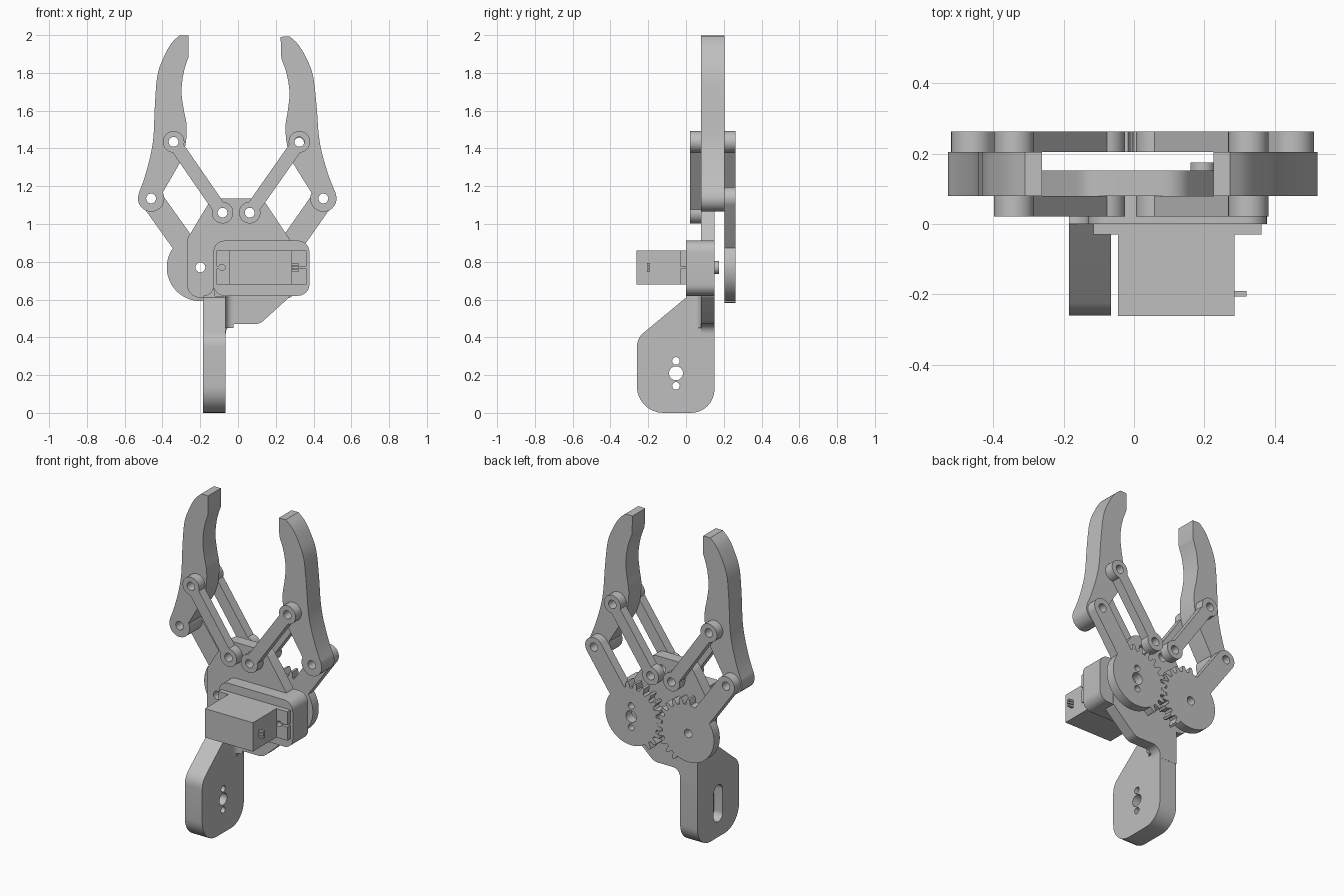
import bpy, bmesh, math
from math import sin, cos, pi, radians
from mathutils import Vector, Matrix

cube = bpy.data.objects.get("Cube")
if cube:
    bpy.data.objects.remove(cube, do_unlink=True)

grey = bpy.data.materials.new("matte grey")
grey.use_nodes = True
grey.diffuse_color = (0.52, 0.52, 0.52, 1)
grey.node_tree.nodes["Principled BSDF"].inputs["Base Color"].default_value = (0.52, 0.52, 0.52, 1)


def arc(c, r, a0, a1, n=16):
    return [(c[0] + r * cos(a0 + (a1 - a0) * i / n), c[1] + r * sin(a0 + (a1 - a0) * i / n))
            for i in range(n + 1)]


def circle(c, r, n=28):
    return arc(c, r, 0, 2 * pi, n)[:-1]


def bar(a, b, r, half):
    """Straight bar with round bosses of radius r at both ends."""
    d = math.atan2(b[1] - a[1], b[0] - a[0])
    s = pi - math.asin(half / r)
    return arc(b, r, d - s, d + s, 22) + arc(a, r, d + pi - s, d + pi + s, 22)


def rounded(corners, n=8):
    """Polygon from (u, v, radius) corners with filleted corners."""
    out = []
    for i, (u, v, r) in enumerate(corners):
        p = Vector((u, v))
        if r == 0:
            out.append((u, v))
            continue
        e = (Vector(corners[i - 1][:2]) - p).normalized()
        f = (Vector(corners[(i + 1) % len(corners)][:2]) - p).normalized()
        half = e.angle(f) / 2
        c = p + (e + f).normalized() * r / sin(half)
        s, t = p + e * r / math.tan(half) - c, p + f * r / math.tan(half) - c
        turn = s.angle(t)
        for k in range(n + 1):
            q = (s * sin(turn * (1 - k / n)) + t * sin(turn * k / n)) / sin(turn)
            out.append(tuple(c + q))
    return out


def rect(u0, u1, v0, v1, r=0):
    return rounded([(u0, v0, r), (u1, v0, r), (u1, v1, r), (u0, v1, r)])


def spline(pts, n=5):
    """Smooth curve through the points."""
    p = [Vector(q) for q in [pts[0]] + pts + [pts[-1]]]
    out = []
    for a, b, c, d in zip(p, p[1:], p[2:], p[3:]):
        for k in range(n):
            t = k / n
            out.append(tuple(b + (c - a) * t / 2 + (2 * a - 5 * b + 4 * c - d) * t * t / 2
                             + (3 * b - a - 3 * c + d) * t ** 3 / 2))
    return out + [pts[-1]]


def prism(name, outline, w0, w1, holes=(), axis="y"):
    """Extrude an outline with holes from w0 to w1 along an axis."""
    cu = bpy.data.curves.new(name, "CURVE")
    cu.dimensions, cu.fill_mode, cu.extrude = "2D", "BOTH", (w1 - w0) / 2
    for loop in [outline, *holes]:
        sp = cu.splines.new("POLY")
        sp.points.add(len(loop) - 1)
        for pt, (u, v) in zip(sp.points, loop):
            pt.co = (u, v, 0, 1)
        sp.use_cyclic_u = True
    tmp = bpy.data.objects.new(name + "_curve", cu)
    bpy.context.collection.objects.link(tmp)
    dg = bpy.context.evaluated_depsgraph_get()
    me = bpy.data.meshes.new_from_object(tmp.evaluated_get(dg))
    bpy.data.objects.remove(tmp, do_unlink=True)
    bpy.data.curves.remove(cu)
    mid = (w0 + w1) / 2
    for v in me.vertices:
        a, b, w = v.co.x, v.co.y, v.co.z + mid
        v.co = {"x": (w, a, b), "y": (a, w, b), "z": (a, b, w)}[axis]
    bm = bmesh.new()
    bm.from_mesh(me)
    bmesh.ops.remove_doubles(bm, verts=bm.verts, dist=1e-5)
    bmesh.ops.recalc_face_normals(bm, faces=bm.faces)
    bm.to_mesh(me)
    bm.free()
    me.name = name
    me.materials.clear()
    me.materials.append(grey)
    ob = bpy.data.objects.new(name, me)
    bpy.context.collection.objects.link(ob)
    bpy.ops.object.select_all(action="DESELECT")
    ob.select_set(True)
    bpy.context.view_layer.objects.active = ob
    bpy.ops.object.shade_smooth_by_angle(angle=radians(30))
    return ob


FRONT, MIDDLE, BACK = (0.022, 0.08), (0.08, 0.205), (0.205, 0.263)
PIN = 0.026
AXLE_Z = 0.77
anchors = [(-0.082, 1.06), (0.062, 1.06)]
knuckles = [(-0.341, 1.435), (0.325, 1.435)]
elbows = [(-0.46, 1.135), (0.452, 1.135)]
axles = [(-0.199, AXLE_Z), (0.195, AXLE_Z)]

# Back plate carrying the linkage
plate = rounded([(-0.27, 0.92, 0.05), (-0.27, 0.61, 0.07), (-0.185, 0.61, 0), (-0.185, 0.4, 0),
                 (-0.065, 0.4, 0), (-0.065, 0.47, 0.05), (0.115, 0.47, 0.07), (0.28, 0.62, 0.03),
                 (0.28, 0.91, 0.05), (0.13, 1.135, 0.08), (-0.14, 1.135, 0.08)])
prism("back_plate", plate, 0.08, 0.152, [circle(p, PIN) for p in anchors + axles[:1]])

# Motor housing, motor body, flange with keyhole notches, pins and shaft
prism("motor_housing", rect(-0.13, 0.378, 0.62, 0.912, 0.06), 0, 0.151)
prism("motor_body", rect(-0.045, 0.286, 0.68, 0.86), -0.262, 0.0)
notch = 0.35
flange = ([(-0.115, 0.68), (0.362, 0.68), (0.362, AXLE_Z - 0.006)]
          + arc((0.305, AXLE_Z), 0.017, -notch, notch - 2 * pi)
          + [(0.362, AXLE_Z + 0.006), (0.362, 0.86), (-0.115, 0.86), (-0.115, AXLE_Z + 0.006)]
          + arc((-0.085, AXLE_Z), 0.017, pi - notch, notch - pi)
          + [(-0.115, AXLE_Z - 0.006)])
prism("motor_flange", flange, -0.03, 0.0)
for i in range(3):
    z = AXLE_Z + (i - 1) * 0.017
    prism(f"motor_pin_{i + 1}", rect(0.28, 0.32, z - 0.006, z + 0.006), -0.206, -0.19)
prism("motor_shaft", circle(axles[1], 0.035), 0.14, 0.175)

# Mounting bracket: drilled half, and half with a slot for a lever
side = rounded([(0.151, 0.62, 0), (0.151, 0, 0.125), (-0.26, 0, 0.14),
                (-0.26, 0.395, 0.1), (0, 0.61, 0), (0, 0.62, 0)])
drill = [circle((-0.053, z), r) for z, r in [(0.21, 0.037), (0.275, 0.02), (0.143, 0.02)]]
prism("bracket_drilled_half", side, -0.125, -0.065, drill, "x")
prism("bracket_slotted_half", side, -0.185, -0.125,
      [bar((-0.053, 0.14), (-0.053, 0.28), 0.045, 0.045)], "x")
# Concave fillets joining the bracket to the plate and the housing
prism("bracket_fillet", [(-0.07, 0.085)] + arc((-0.025, 0.04), 0.04, pi, pi / 2, 8),
      0.45, 0.63, axis="z")
prism("housing_fillet", [(-0.12, 0.615)] + arc((-0.185, 0.675), 0.055, -pi / 2, 0, 8),
      0.0, 0.1)

# Fingers, one outline shared by both sides
outer = [(-0.31, 1.998), (-0.352, 1.957), (-0.39, 1.89), (-0.426, 1.79), (-0.44, 1.63),
         (-0.447, 1.47), (-0.463, 1.365), (-0.495, 1.245), (-0.525, 1.164)]
inner = [(-0.4, 1.164), (-0.304, 1.33), (-0.278, 1.42), (-0.272, 1.52), (-0.288, 1.61),
         (-0.299, 1.7), (-0.288, 1.8), (-0.262, 1.884)]
finger = (spline(outer) + arc(elbows[0], 0.07, radians(160), radians(385))
          + inner[:1] + spline(inner[1:]) + [(-0.262, 1.998)])
holes = [circle(elbows[0], PIN), circle(knuckles[0], PIN)]
turn = Matrix.Rotation(radians(1.9), 2)


def opposite(loop):
    """Mirror a loop and swing it about the other elbow."""
    c = Vector(elbows[1])
    return [tuple(c + turn @ Vector((elbows[0][0] - u, v - elbows[0][1]))) for u, v in loop]


prism("right_finger", finger, *MIDDLE, holes)
prism("left_finger", opposite(finger), *MIDDLE, [opposite(h) for h in holes])

# Links in front of and behind the fingers
for i, word in enumerate(("right", "left")):
    a, b = anchors[i], knuckles[i]
    for place, span in (("front", FRONT), ("back", BACK)):
        prism(f"{word}_{place}_link", bar(a, b, 0.057, 0.036), *span,
              [circle(a, PIN), circle(b, PIN)])

# Half-toothed gears, each in one piece with its drive arm
ROOT, STEP = 0.178, 15
for i, word in enumerate(("right", "left")):
    flip = 1 - 2 * i
    c = axles[i]
    reach = Vector(((elbows[i][0] - c[0]) * flip, elbows[i][1] - c[1]))
    d = math.atan2(reach.y, reach.x)
    gap = math.asin(0.06 / ROOT)
    loop = arc(reach, 0.06, d - pi / 2, d + pi / 2)
    loop += arc((0, 0), ROOT, d + gap, radians(292), 30)
    for k in range(-4, 7):
        mid = 360 + STEP * (k + i / 2)
        for off, r in ((-5, ROOT), (-3.4, 0.2), (-1.7, 0.214), (1.7, 0.214), (3.4, 0.2), (5, ROOT)):
            t = radians(mid + off)
            loop.append((r * cos(t), r * sin(t)))
    loop.append((ROOT * cos(d - gap), ROOT * sin(d - gap)))
    loop = [(c[0] + flip * u, c[1] + v) for u, v in loop]
    bores = [circle(elbows[i], PIN), circle(c, 0.036 if i else PIN)]
    if i:
        bores += [circle((c[0], c[1] + s * 0.067), 0.02) for s in (-1, 1)]
    prism(f"{word}_gear_arm", loop, *BACK, bores)
